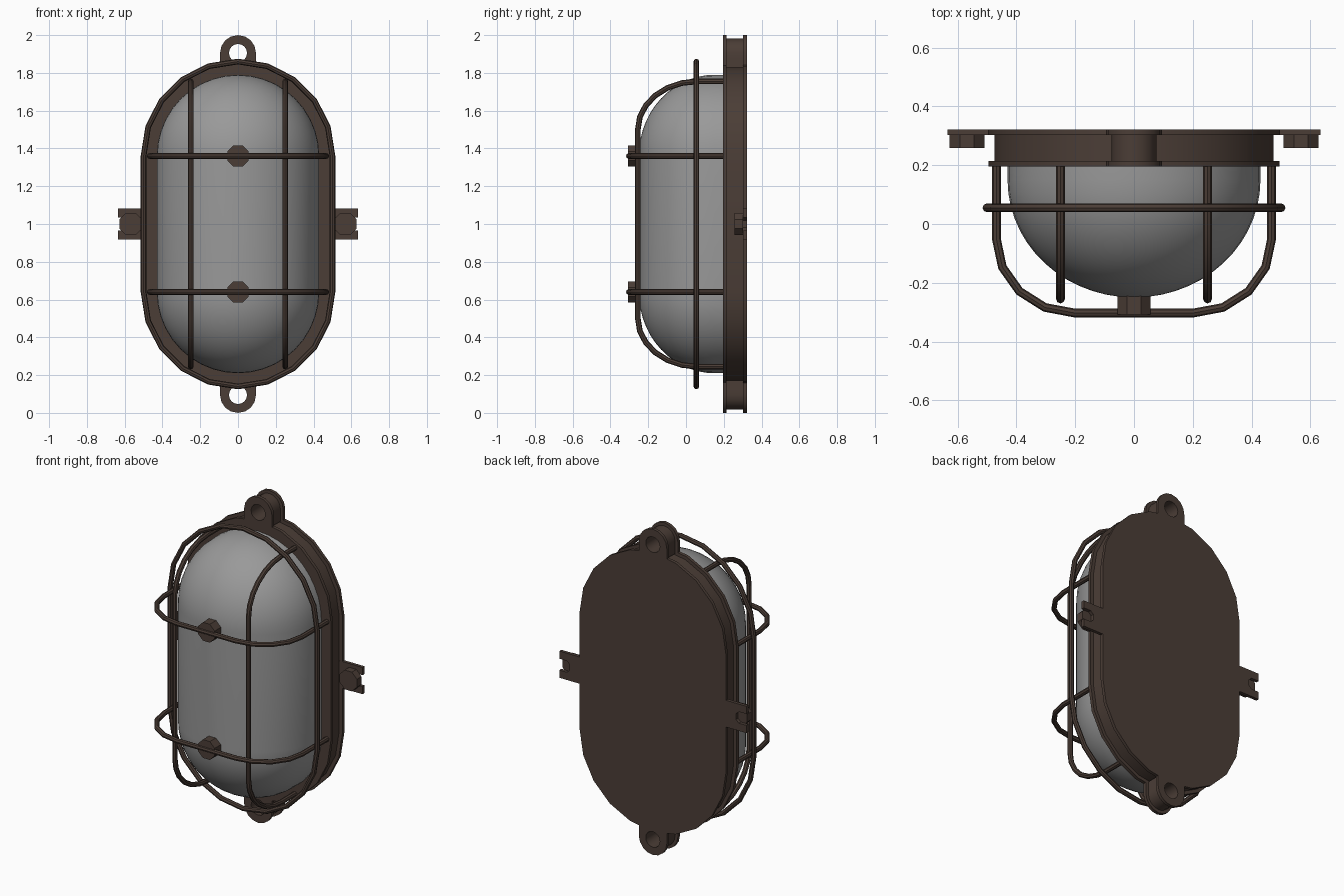
import bpy, bmesh, math

if "Cube" in bpy.data.objects:
    bpy.data.objects.remove(bpy.data.objects["Cube"])

def material(name, rgb):
    m = bpy.data.materials.new(name)
    m.diffuse_color = (*rgb, 1)
    m.use_nodes = True
    m.node_tree.nodes["Principled BSDF"].inputs["Base Color"].default_value = m.diffuse_color
    return m

BROWN = material("dark_bronze", (0.07, 0.047, 0.037))
GLASS = material("frosted_grey", (0.32, 0.32, 0.32))
H = 0.36   # half length of the straight sides
ZC = 1.0   # height of the lamp centre

def finish(obj, mat, smooth=True):
    obj.data.materials.clear()
    obj.data.materials.append(mat)
    if smooth:
        bpy.ops.object.select_all(action='DESELECT')
        obj.select_set(True)
        bpy.context.view_layer.objects.active = obj
        bpy.ops.object.shade_smooth_by_angle(angle=math.radians(32))
    return obj

def from_bmesh(name, bm, mat, smooth=True):
    bmesh.ops.remove_doubles(bm, verts=bm.verts, dist=1e-5)
    bmesh.ops.recalc_face_normals(bm, faces=bm.faces)
    me = bpy.data.meshes.new(name)
    bm.to_mesh(me)
    bm.free()
    obj = bpy.data.objects.new(name, me)
    bpy.context.collection.objects.link(obj)
    return finish(obj, mat, smooth)

def stadium(r, n):
    pts = []
    for s, start in ((1, 0), (-1, math.pi)):
        for i in range(n + 1):
            a = start + math.pi * i / n
            pts.append((r * math.cos(a), ZC + s * H + r * math.sin(a)))
    return pts

def skin(bm, rings, closed=False):
    # join successive (x, y, z) rings with quads
    loops = [[bm.verts.new(p) for p in ring] for ring in rings]
    pairs = list(zip(loops, loops[1:]))
    if closed:
        pairs.append((loops[-1], loops[0]))
    for a, b in pairs:
        for i in range(len(a)):
            j = (i + 1) % len(a)
            bm.faces.new((a[i], a[j], b[j], b[i]))
    return loops

def at(pts, y):
    return [(x, y, z) for x, z in pts]

def prism(name, pts, y0, y1, smooth=True):
    bm = bmesh.new()
    a, b = skin(bm, [at(pts, y0), at(pts, y1)])
    bm.faces.new(a)
    bm.faces.new(b)
    return from_bmesh(name, bm, BROWN, smooth)

def ngon(cx, cz, r, n, turn=0.0):
    return [(cx + r * math.cos(turn + 2 * math.pi * i / n),
             cz + r * math.sin(turn + 2 * math.pi * i / n)) for i in range(n)]

def wire(name, pts, cyclic=False):
    cu = bpy.data.curves.new(name, 'CURVE')
    cu.dimensions = '3D'
    cu.bevel_depth = 0.015
    cu.bevel_resolution = 2
    cu.use_fill_caps = True
    sp = cu.splines.new('POLY')
    sp.points.add(len(pts) - 1)
    for p, co in zip(sp.points, pts):
        p.co = (*co, 1)
    sp.use_cyclic_u = cyclic
    obj = bpy.data.objects.new(name, cu)
    bpy.context.collection.objects.link(obj)
    bpy.ops.object.select_all(action='DESELECT')
    obj.select_set(True)
    bpy.context.view_layer.objects.active = obj
    bpy.ops.object.convert(target='MESH')
    return finish(bpy.context.view_layer.objects.active, BROWN)

# Housing: front flange, recessed body, back plate; lugs repeat the same layers
layers = (("front_flange", 0.195, 0.215, 0.495, 0.095),
          ("body", 0.215, 0.303, 0.474, 0.076),
          ("back_plate", 0.303, 0.322, 0.497, 0.095))
for name, y0, y1, r, lug_r in layers:
    prism("housing_" + name, stadium(r, 10), y0, y1)
    for side, s in (("top", 1), ("bottom", -1)):
        cz, outer, hole = 0.905, [], []
        for i in range(16):
            a = 2 * math.pi * i / 16
            c, sn = math.cos(a), math.sin(a)
            k = lug_r if sn > -1e-6 else lug_r / max(abs(c), abs(sn))
            outer.append((k * c, ZC + s * (cz + k * sn)))
            hole.append((0.048 * c, ZC + s * (cz + 0.048 * sn)))
        bm = bmesh.new()
        skin(bm, [at(outer, y0), at(outer, y1), at(hole, y1), at(hole, y0)], True)
        from_bmesh(f"{side}_lug_{name}", bm, BROWN)

# Glass dome: a stadium outline shrinking along a quarter ellipse
bm = bmesh.new()
rings = [at(stadium(0.43, 20), 0.205)]
for i in range(15):
    t = math.pi / 2 * i / 14
    rings.append(at(stadium(0.43 * math.cos(t), 20), 0.15 - 0.40 * math.sin(t)))
loops = skin(bm, rings)
bm.faces.new(loops[0])
bmesh.ops.dissolve_degenerate(bm, dist=1e-5, edges=bm.edges)
from_bmesh("glass_dome", bm, GLASS)

# Cage: ring around the lamp
wire("cage_ring", at(stadium(0.5, 10), 0.055), True)

def bow(half, depth, straight_half, y_turn, n):
    # (across, y) path of a U shaped bar, starting at the flange
    side = [(half, 0.2)]
    for i in range(n + 1):
        t = math.pi / 2 * i / n
        side.append((straight_half + (half - straight_half) * math.cos(t),
                     y_turn + (depth - y_turn) * math.sin(t)))
    return side + [(-u, y) for u, y in reversed(side)]

# Cage: upright bars and cross bars
for side, x in (("left", -0.25), ("right", 0.25)):
    wire(f"{side}_upright_bar", [(x, y, ZC + u) for u, y in bow(0.755, -0.255, 0.5, 0.06, 6)])
for side, z in (("upper", ZC + H), ("lower", ZC - H)):
    wire(f"{side}_cross_bar", [(u, y, z) for u, y in bow(0.468, -0.303, 0.2, -0.05, 4)])
    prism(f"{side}_cage_stud", ngon(0, z, 0.061, 8, math.pi / 8), -0.307, -0.22, False)

# Side tabs with an open slot, and their bolts
tab = [(0.45, -0.082), (0.635, -0.082), (0.635, -0.035), (0.585, -0.035), (0.565, -0.018),
       (0.565, 0.018), (0.585, 0.035), (0.635, 0.035), (0.635, 0.082), (0.45, 0.082)]
for side, s in (("left", -1), ("right", 1)):
    prism(f"{side}_tab", [(s * x, ZC + z) for x, z in tab], 0.302, 0.322, False)
    prism(f"{side}_bolt", ngon(s * 0.568, ZC, 0.064, 8, math.pi / 8), 0.258, 0.302, False)
